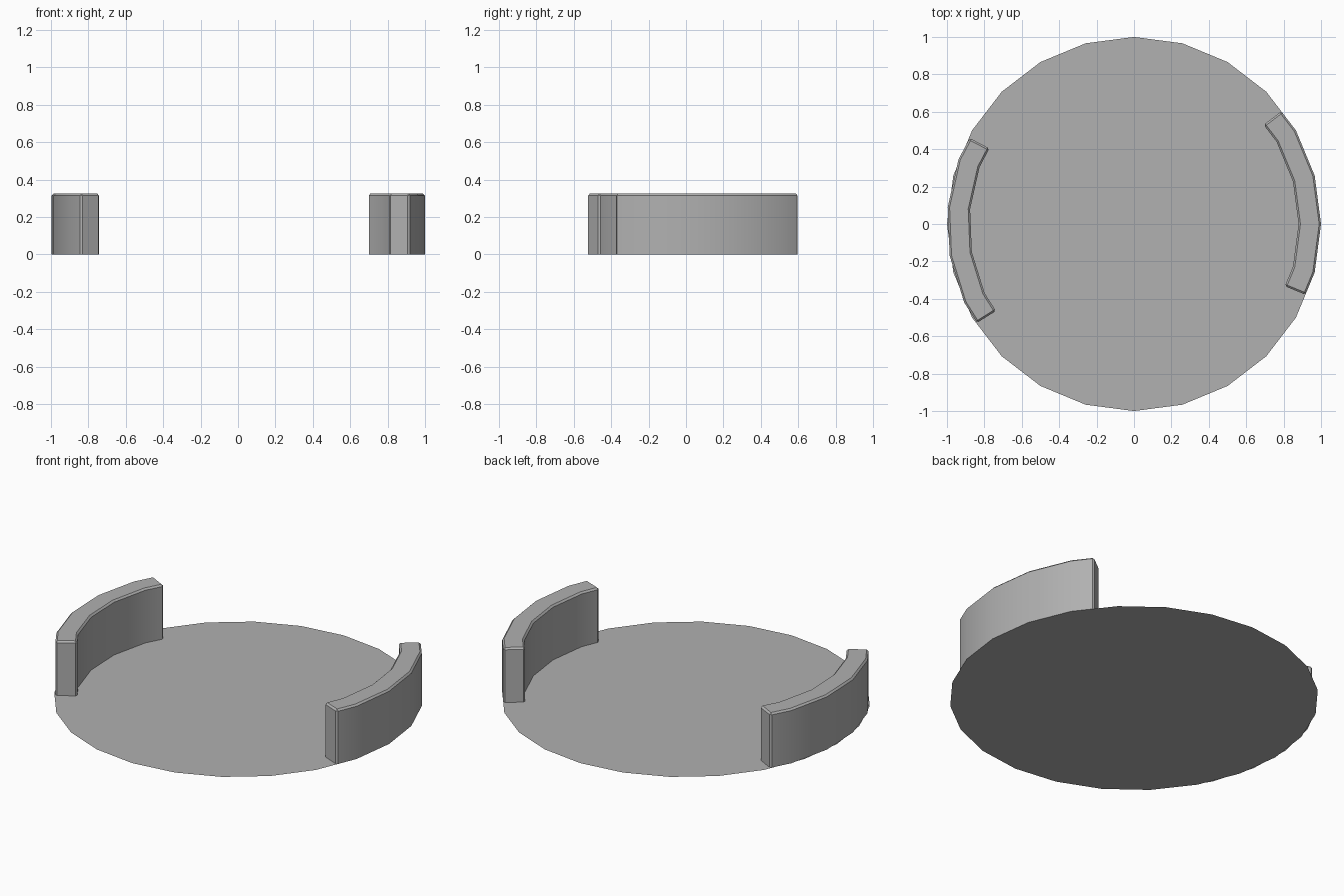
import bpy, bmesh
from math import cos, sin, radians

if "Cube" in bpy.data.objects:
    bpy.data.objects.remove(bpy.data.objects["Cube"])

R_OUT, R_IN, HEIGHT, BEVEL = 1.0, 0.88, 0.325, 0.01

# mid grey shared by all parts
grey = bpy.data.materials.new("mid_grey")
grey.diffuse_color = (0.44, 0.44, 0.44, 1)
grey.use_nodes = True
grey.node_tree.nodes["Principled BSDF"].inputs["Base Color"].default_value = grey.diffuse_color


def add_object(name, bm):
    mesh = bpy.data.meshes.new(name)
    bm.to_mesh(mesh)
    bm.free()
    mesh.materials.append(grey)
    obj = bpy.data.objects.new(name, mesh)
    bpy.context.collection.objects.link(obj)
    return obj


def arc_point(radius, deg):
    # point on a 24-sided ring, staying on its straight chords
    mid = (deg // 15) * 15 + 7.5
    r = radius * cos(radians(7.5)) / cos(radians(deg - mid))
    return (r * cos(radians(deg)), r * sin(radians(deg)), 0)


def wall(name, turn):
    angles = [-22.4, -15, 0, 15, 30, 37.4]
    bm = bmesh.new()
    outer = [bm.verts.new(arc_point(R_OUT, a)) for a in angles]
    inner = [bm.verts.new(arc_point(R_IN, a)) for a in angles]
    floor = [bm.faces.new((outer[i], outer[i + 1], inner[i + 1], inner[i]))
             for i in range(len(angles) - 1)]
    # raise the curved strip, leaving the underside open on the disc
    geom = bmesh.ops.extrude_face_region(bm, geom=floor)["geom"]
    top = [g for g in geom if isinstance(g, bmesh.types.BMVert)]
    bmesh.ops.translate(bm, verts=top, vec=(0, 0, HEIGHT))
    bmesh.ops.recalc_face_normals(bm, faces=bm.faces)
    # chamfer the top rim and the upright corners
    sharp = [e for e in bm.edges if len(e.link_faces) == 2
             and max(v.co.z for v in e.verts) > 0.1
             and e.calc_face_angle() > radians(60)]
    bmesh.ops.bevel(bm, geom=sharp, offset=BEVEL, segments=1,
                    profile=0.5, affect='EDGES')
    low = [f for f in bm.faces if f.calc_center_median().z < 0.001]
    bmesh.ops.delete(bm, geom=low, context='FACES')
    obj = add_object(name, bm)
    obj.rotation_euler.z = radians(turn)
    bpy.ops.object.select_all(action='DESELECT')
    bpy.context.view_layer.objects.active = obj
    obj.select_set(True)
    bpy.ops.object.shade_smooth_by_angle(angle=radians(30))


# flat base disc
bm = bmesh.new()
bmesh.ops.create_circle(bm, cap_ends=True, segments=24, radius=1)
bm.normal_update()
for f in bm.faces:
    if f.normal.z < 0:
        f.normal_flip()
add_object("base_disc", bm)

# two curved walls on opposite sides of the rim
wall("right_wall", 0)
wall("left_wall", 174.8)
